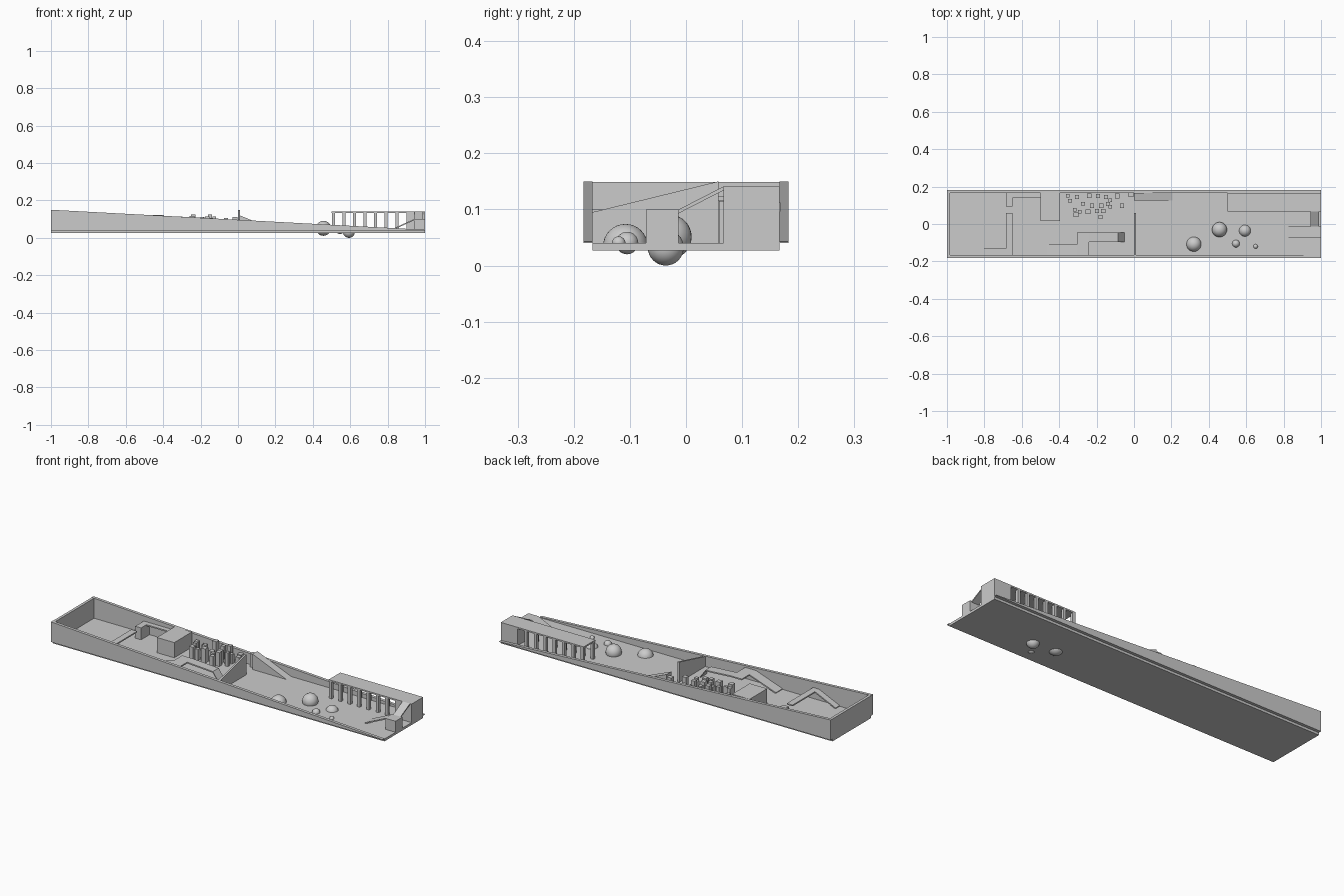
import bpy, bmesh, random

if "Cube" in bpy.data.objects:
    bpy.data.objects.remove(bpy.data.objects["Cube"])

random.seed(4)
FLOOR = 0.04


def prism(name, profile, axis, a, b):
    """Extrude a flat profile: axis 'y' takes (x, z) points, axis 'x' takes (y, z) points."""
    bm = bmesh.new()
    place = (lambda p, t: (p[0], t, p[1])) if axis == 'y' else (lambda p, t: (t, p[0], p[1]))
    lo = [bm.verts.new(place(p, a)) for p in profile]
    hi = [bm.verts.new(place(p, b)) for p in profile]
    n = len(profile)
    bm.faces.new(lo)
    bm.faces.new(hi[::-1])
    for i in range(n):
        j = (i + 1) % n
        bm.faces.new((lo[i], hi[i], hi[j], lo[j]))
    bmesh.ops.recalc_face_normals(bm, faces=bm.faces)
    me = bpy.data.meshes.new(name)
    bm.to_mesh(me)
    bm.free()
    ob = bpy.data.objects.new(name, me)
    bpy.context.collection.objects.link(ob)
    return ob


def box(name, x0, x1, y0, y1, z0, z1):
    return prism(name, [(x0, z0), (x1, z0), (x1, z1), (x0, z1)], 'y', y0, y1)


def plank(name, path, axis, a, b, t=0.007):
    """Thin board whose top follows the path."""
    return prism(name, path + [(p, z - t) for p, z in reversed(path)], axis, a, b)


# Tray: base slab, sloping side walls, tall end wall
box("base_slab", -1, 1, -0.167, 0.167, 0.027, FLOOR)
for name, y0, y1 in (("front_wall", -0.183, -0.167), ("back_wall", 0.167, 0.183)):
    prism(name, [(-1, FLOOR), (1, FLOOR), (1, 0.043), (-1, 0.15)], 'y', y0, y1)
box("end_wall", -1, -0.985, -0.167, 0.167, FLOOR, 0.149)

# Middle divider with slanted top
prism("divider_wall", [(-0.167, FLOOR), (0.058, FLOOR), (0.058, 0.15), (-0.167, 0.095)],
      'x', 0.0, 0.01)

# Solid wedge behind the divider
prism("wedge_ramp", [(0.0, FLOOR), (0.205, FLOOR), (0.0, 0.124)], 'y', 0.125, 0.167)

# Colonnade building at the right end
box("gallery_roof", 0.5, 1, 0.067, 0.167, 0.133, 0.141)
box("gallery_end_room", 0.9, 1, 0.067, 0.167, FLOOR, 0.133)
for i in range(7):
    x = 0.502 + i * 0.0565
    for row, y in (("front", 0.067), ("back", 0.151)):
        box(f"gallery_{row}_pillar_{i}", x, x + 0.016, y, y + 0.016, FLOOR, 0.133)

# Landing block with ramps up to the gallery roof
box("landing_block", 0.94, 1, -0.071, -0.013, FLOOR, 0.1)
plank("landing_ramp", [(0.815, 0.043), (0.94, 0.1)], 'y', -0.071, -0.013)
plank("roof_ramp", [(-0.013, 0.1), (0.067, 0.141)], 'x', 0.945, 0.99)

# Boulders: three full balls sunk in the floor, one dome, one tiny ball
for i, (x, y, z, r) in enumerate([(0.32, -0.108, 0.034, 0.04), (0.457, -0.03, 0.051, 0.04),
                                  (0.593, -0.036, 0.032, 0.032), (0.545, -0.105, 0.04, 0.02),
                                  (0.65, -0.12, 0.04, 0.012)]):
    bm = bmesh.new()
    bmesh.ops.create_uvsphere(bm, u_segments=32, v_segments=16, radius=r)
    if i == 0:
        bmesh.ops.bisect_plane(bm, geom=bm.verts[:] + bm.edges[:] + bm.faces[:],
                               plane_co=(0, 0, 0), plane_no=(0, 0, 1), clear_inner=True)
    for f in bm.faces:
        f.smooth = True
    me = bpy.data.meshes.new(f"boulder_{i}")
    bm.to_mesh(me)
    bm.free()
    ob = bpy.data.objects.new(f"boulder_{i}", me)
    ob.location = (x, y, z)
    bpy.context.collection.objects.link(ob)

# Field of stepping posts with varied heights
posts = [(-.353, .15), (-.342, .124), (-.305, .145), (-.24, .15), (-.193, .15), (-.15, .145),
         (-.128, .128), (-.09, .15), (-.016, .156), (-.273, .108), (-.225, .097), (-.176, .097),
         (-.128, .092), (-.064, .097), (-.316, .076), (-.289, .065), (-.246, .065), (-.198, .07),
         (-.165, .07), (-.31, .05), (-.18, .038), (-.14, .108)]
for i, (x, y) in enumerate(posts):
    h, s = random.uniform(0.085, 0.118), random.uniform(0.009, 0.013)
    if i in (3, 5):
        h = 0.125
    box(f"stepping_post_{i}", x - s, x + s, y - s, y + s, FLOOR, h)

# Big block and the bridge leading to the left course
box("big_block", -0.5, -0.395, 0.015, 0.167, FLOOR, 0.123)
plank("side_bridge", [(-0.65, 0.105), (-0.5, 0.105)], 'y', 0.14, 0.167)
box("jump_block", -0.685, -0.65, 0.093, 0.167, FLOOR, 0.105)

# Left walkway and its ramp to the floor
plank("left_walkway", [(-0.167, 0.1), (0.06, 0.1)], 'x', -0.685, -0.65)
plank("left_ramp", [(-0.81, 0.044), (-0.685, 0.1)], 'y', -0.167, -0.132)

# Front course: ramp up, platform, beam and drop ramp
plank("front_ramp", [(-0.465, 0.044), (-0.305, 0.1)], 'y', -0.167, -0.11)
box("front_platform", -0.305, -0.24, -0.167, -0.045, 0.093, 0.1)
plank("front_beam", [(-0.24, 0.1), (-0.085, 0.09), (-0.052, 0.044)], 'y', -0.095, -0.045)
